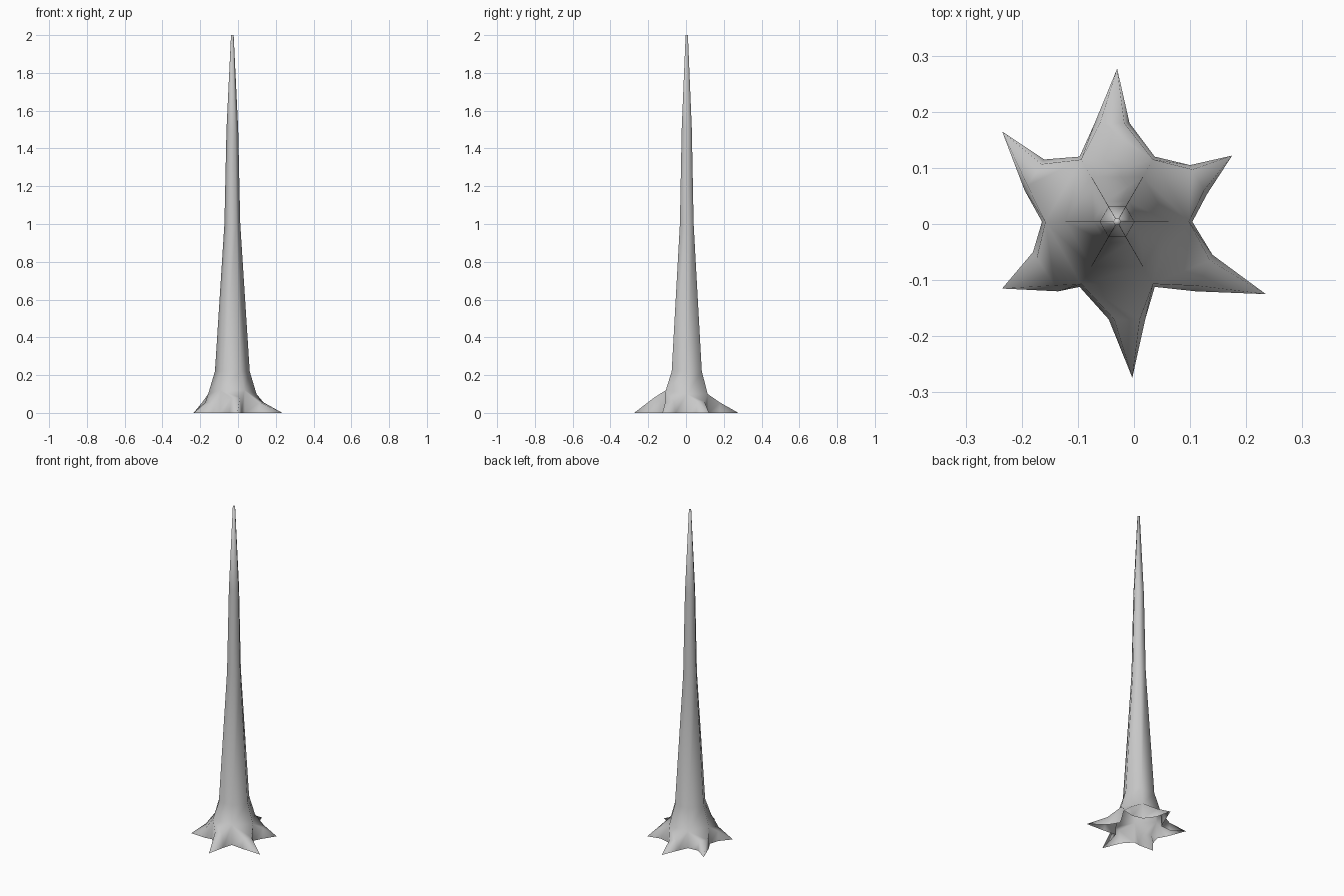
import bpy, bmesh, math
from mathutils import Vector

cube = bpy.data.objects.get("Cube")
if cube:
    bpy.data.objects.remove(cube)

SIDES = 6
CENTRE = Vector((-0.03, 0.004, 0))

# Trunk outline from the ground up: radius, height
PROFILE = [(0.134, 0), (0.128, 0.1), (0.092, 0.22), (0.042, 1.0), (0.031, 1.5), (0.007, 2.0)]

# Roots, counter-clockwise: near bend, tip, far bend, height of the ridge at the bend
ROOTS = [
    ((0.13, 0.053), (0.175, 0.122), (0.1, 0.105), 0.06),
    ((-0.008, 0.18), (-0.03, 0.277), (-0.07, 0.18), 0.055),
    ((-0.16, 0.115), (-0.235, 0.165), (-0.195, 0.06), 0.055),
    ((-0.18, -0.05), (-0.235, -0.115), (-0.135, -0.12), 0.055),
    ((-0.045, -0.17), (-0.003, -0.274), (0.02, -0.17), 0.08),
    ((0.11, -0.12), (0.235, -0.125), (0.14, -0.055), 0.055),
]

bm = bmesh.new()


def ring(radius, z):
    verts = []
    for i in range(SIDES):
        a = math.tau * i / SIDES
        lift = 0.02 if z == 0.1 and i in (4, 5) else 0
        verts.append(bm.verts.new(CENTRE + Vector((radius * math.cos(a), radius * math.sin(a), z + lift))))
    return verts


# Hexagonal tapering trunk, open where the roots leave it
rings = [ring(r, z) for r, z in PROFILE]
for low, high in zip(rings[1:], rings[2:]):
    for i in range(SIDES):
        j = (i + 1) % SIDES
        bm.faces.new((low[i], low[j], high[j], high[i]))
bm.faces.new(rings[-1])

# Pointed roots, hollow underneath
for i, (near, tip, far, height) in enumerate(ROOTS):
    j = (i + 1) % SIDES
    a0, b0 = (bm.verts.new((*p, 0)) for p in (near, far))
    middle = (a0.co + b0.co) / 2
    a1, b1 = (bm.verts.new(v.co.lerp(middle, 0.3) + Vector((0, 0, height))) for v in (a0, b0))
    end = bm.verts.new((*tip, 0))
    ground, shoulder = rings[0], rings[1]
    for face in (
        (shoulder[i], a1, b1, shoulder[j]),
        (ground[i], a0, a1, shoulder[i]),
        (b0, ground[j], shoulder[j], b1),
        (a0, end, a1),
        (end, b0, b1),
        (a1, end, b1),
    ):
        bm.faces.new(face)

for face in bm.faces:
    face.smooth = True

mesh = bpy.data.meshes.new("trunk_with_roots")
bm.to_mesh(mesh)
bm.free()
trunk = bpy.data.objects.new("trunk_with_roots", mesh)
bpy.context.collection.objects.link(trunk)

# Plain grey bark
grey = (0.58, 0.58, 0.58, 1)
bark = bpy.data.materials.new("grey_bark")
bark.use_nodes = True
bark.diffuse_color = grey
bark.node_tree.nodes["Principled BSDF"].inputs["Base Color"].default_value = grey
mesh.materials.append(bark)
